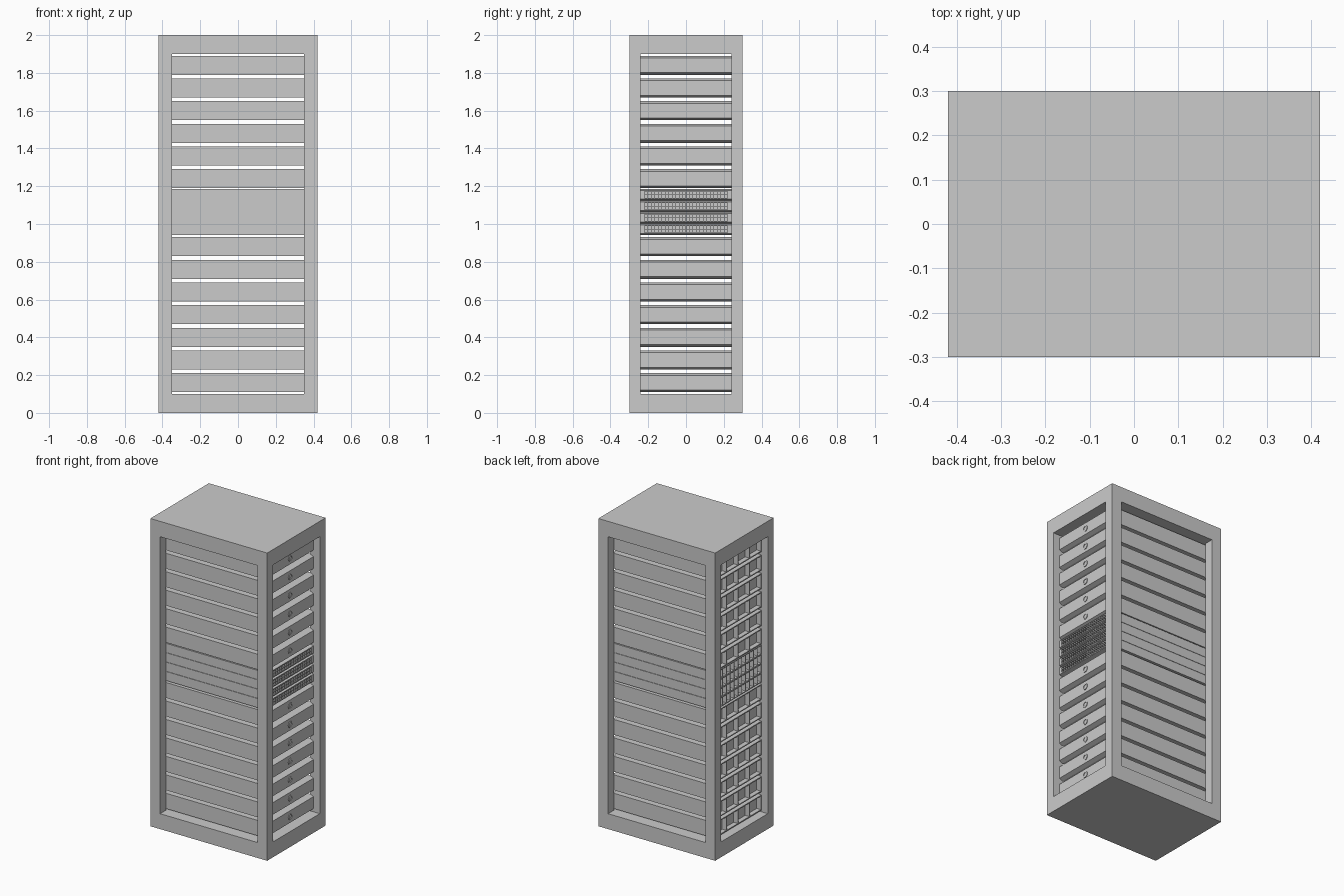
import bpy, bmesh, math
from mathutils import Matrix, Vector

if "Cube" in bpy.data.objects:
    bpy.data.objects.remove(bpy.data.objects["Cube"])

HALF_Y = 0.24            # half width of the rack units
FRONT, REAR = 0.375, -0.375


def finish(bm, name, loc=(0, 0, 0)):
    bmesh.ops.recalc_face_normals(bm, faces=bm.faces)
    me = bpy.data.meshes.new(name)
    bm.to_mesh(me)
    bm.free()
    ob = bpy.data.objects.new(name, me)
    ob.location = loc
    bpy.context.collection.objects.link(ob)
    return ob


def box(name, loc, size):
    bm = bmesh.new()
    bmesh.ops.create_cube(bm, size=1)
    bmesh.ops.scale(bm, vec=size, verts=bm.verts)
    return finish(bm, name, loc)


def body(half_h, chamfer):
    """Side profile with a chamfered front, extruded across the width."""
    prof = [(REAR, -half_h), (0.35, -half_h), (FRONT, chamfer - half_h),
            (FRONT, half_h - chamfer), (0.35, half_h), (REAR, half_h)]
    bm = bmesh.new()
    f = bm.faces.new([bm.verts.new((x, -HALF_Y, z)) for x, z in prof])
    r = bmesh.ops.extrude_face_region(bm, geom=[f])
    verts = [v for v in r["geom"] if isinstance(v, bmesh.types.BMVert)]
    bmesh.ops.translate(bm, vec=(0, 2 * HALF_Y, 0), verts=verts)
    bmesh.ops.recalc_face_normals(bm, faces=bm.faces)
    return bm


def pockets(bm, x, half_w, half_h, cols, rows, rim, depth):
    """Cut a grid into the end face at x and sink every cell."""
    def end_faces():
        return [f for f in bm.faces if abs(f.calc_center_median().x - x) < 1e-4
                and abs(f.normal.x) > 0.9]
    cuts = [((x, -half_w + 2 * half_w * i / cols, 0), (0, 1, 0)) for i in range(cols + 1)]
    cuts += [((x, 0, -half_h + 2 * half_h * i / rows), (0, 0, 1)) for i in range(rows + 1)]
    for co, no in cuts:
        fs = end_faces()
        es = list({e for f in fs for e in f.edges})
        vs = list({v for f in fs for v in f.verts})
        bmesh.ops.bisect_plane(bm, geom=vs + es + fs, dist=1e-5,
                               plane_co=Vector(co), plane_no=Vector(no))
        bm.normal_update()
    cells = []
    for f in end_faces():
        c = f.calc_center_median()
        if abs(c.y) < half_w and abs(c.z) < half_h:
            cells.append(f)
    # rim first, then the straight-walled recess
    bmesh.ops.inset_individual(bm, faces=cells, thickness=rim, depth=0)
    r = bmesh.ops.extrude_discrete_faces(bm, faces=cells)
    s = 1 if x > 0 else -1
    for f in r["faces"]:
        bmesh.ops.translate(bm, vec=(-s * depth, 0, 0), verts=f.verts)


def add_ring(bm, r_out, r_in, height, seg=16):
    """Round button collar on the front face."""
    prof = [(r_in, -0.002), (r_in, height), (r_out, height), (r_out, -0.002)]
    rings = [[bm.verts.new((FRONT + h, r * math.cos(2 * math.pi * i / seg),
                            r * math.sin(2 * math.pi * i / seg))) for r, h in prof]
             for i in range(seg)]
    for i in range(seg):
        a, b = rings[i], rings[(i + 1) % seg]
        for k in range(4):
            j = (k + 1) % 4
            bm.faces.new((a[k], a[j], b[j], b[k]))


# cabinet frame: top and bottom slabs with four corner posts
box("cabinet_bottom", (0, 0, 0.05), (0.84, 0.6, 0.1))
box("cabinet_top", (0, 0, 1.95), (0.84, 0.6, 0.1))
for sx in (-1, 1):
    for sy in (-1, 1):
        box("corner_post", (sx * 0.385, sy * 0.27, 1.0), (0.07, 0.06, 1.8))

# server units, with button ring in front and four bays behind
bm = body(0.05, 0.011)
pockets(bm, REAR, 0.236, 0.046, 4, 1, 0.004, 0.03)
add_ring(bm, 0.02, 0.013, 0.004)
server = finish(bm, "server_unit")
heights = [1.84 - 0.12 * i for i in range(6)] + [0.88 - 0.12 * i for i in range(7)]

# switch units, with two rows of ports in front and a row of bays behind
bm = body(0.0295, 0.006)
pockets(bm, FRONT, 0.22, 0.018, 24, 2, 0.002, 0.015)
pockets(bm, REAR, 0.238, 0.0275, 12, 1, 0.003, 0.03)
switch = finish(bm, "switch_unit")

# stack the units
for src, zs in ((server, heights), (switch, [1.155 - 0.061 * i for i in range(4)])):
    src.location.z = zs[0]
    for z in zs[1:]:
        ob = src.copy()
        ob.location.z = z
        bpy.context.collection.objects.link(ob)
